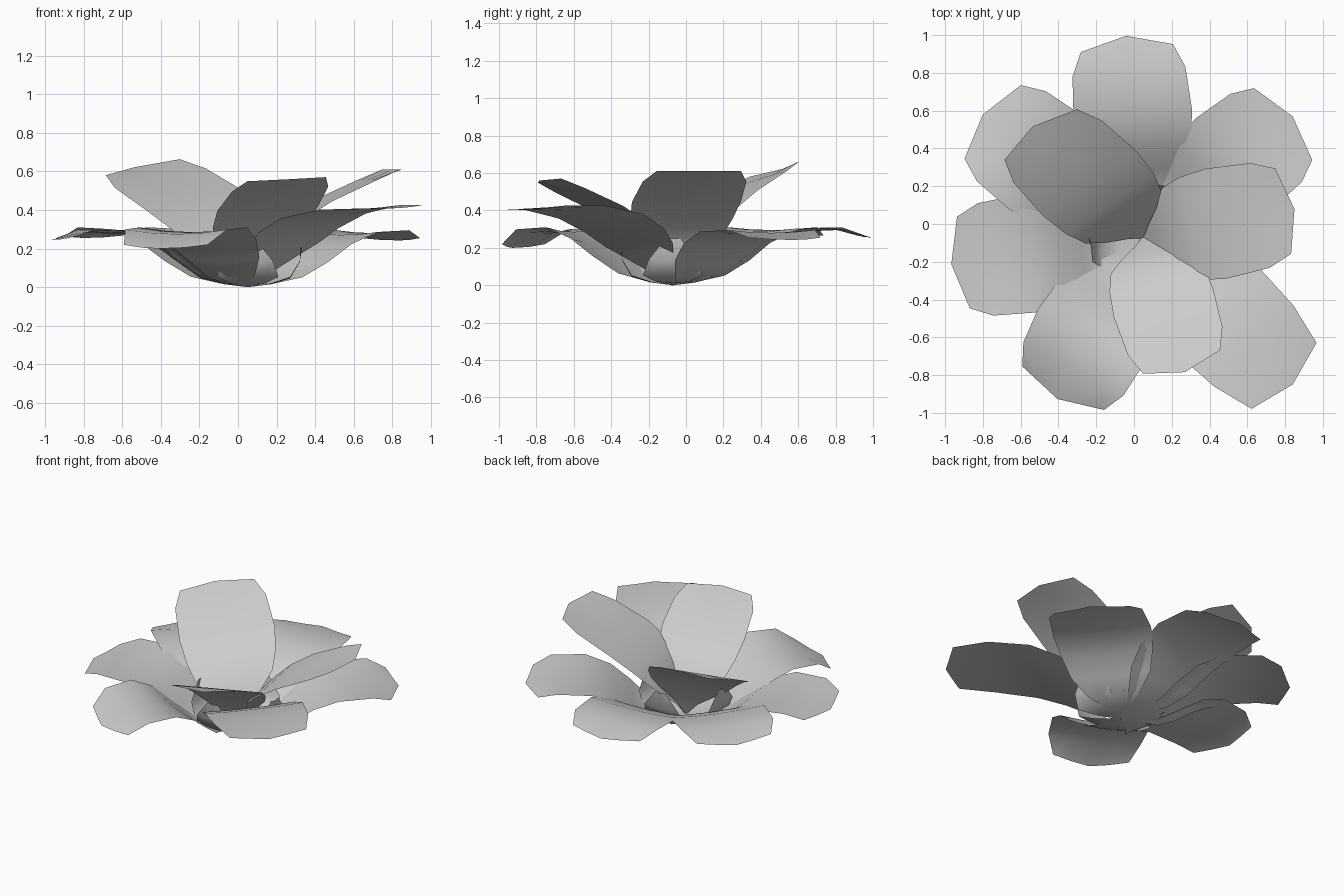
import bpy, bmesh
from math import sin, cos, radians

cube = bpy.data.objects.get("Cube")
if cube:
    bpy.data.objects.remove(cube, do_unlink=True)

mat = bpy.data.materials.new("pale_grey")
mat.use_nodes = True
colour = (0.6, 0.6, 0.6, 1)
mat.diffuse_color = colour
mat.node_tree.nodes["Principled BSDF"].inputs["Base Color"].default_value = colour

BASE = (0.05, -0.07)
ACROSS = (-1, -0.5, 0, 0.5, 1)
# half widths from the stem to the blunt tip
WIDTHS = (0.01, 0.07, 0.17, 0.255, 0.295, 0.315, 0.3, 0.245)
LEAF_WIDTHS = (0.01, 0.09, 0.16, 0.13, 0.04)
# midlines as (reach, height)
SPREAD = ((0, 0), (.12, .015), (.24, .045), (.35, .125), (.48, .22), (.65, .285), (.88, .295), (1.07, .255))
DROOP = ((0, 0), (.12, .015), (.24, .05), (.35, .135), (.46, .225), (.6, .285), (.79, .275), (.97, .2))
RISING = ((0, 0), (.08, .06), (.17, .14), (.26, .21), (.37, .285), (.55, .36), (.82, .405), (1.11, .41))
UPRIGHT = ((0, 0), (.04, .09), (.09, .18), (.15, .27), (.25, .36), (.4, .455), (.64, .565), (.83, .622))
LEAF = ((0, 0), (.12, .015), (.22, .045), (.27, .13), (.29, .25))


def petal(name, angle, path, widths=WIDTHS, size=1.0, width=1.0, cup=0.05, roll=0.0, skew=0.0):
    """One thin petal, swept along its midline and cupped across."""
    a = radians(angle)
    bm = bmesh.new()
    rows = []
    for i, ((u, z), w) in enumerate(zip(path, widths)):
        row = []
        for t in ACROSS:
            v = w * width * t
            # the last row is pulled back at its corners
            back = 0.265 * abs(v) if i == len(path) - 1 else 0
            r = u * size - back + skew * v
            h = max(0, z * size + cup * abs(v * t) + roll * v)
            row.append(bm.verts.new((BASE[0] + r * cos(a) - v * sin(a),
                                     BASE[1] + r * sin(a) + v * cos(a), h)))
        rows.append(row)
    for lo, hi in zip(rows, rows[1:]):
        for j in range(len(ACROSS) - 1):
            bm.faces.new((lo[j], hi[j], hi[j + 1], lo[j + 1])).smooth = True
    bmesh.ops.recalc_face_normals(bm, faces=bm.faces)
    if sum(f.normal.z for f in bm.faces) < 0:
        bmesh.ops.reverse_faces(bm, faces=bm.faces)
    mesh = bpy.data.meshes.new(name)
    bm.to_mesh(mesh)
    bm.free()
    mesh.materials.append(mat)
    bpy.context.collection.objects.link(bpy.data.objects.new(name, mesh))


# outer ring
petal("back_petal", 95, SPREAD)
petal("back_left_petal", 39, SPREAD, size=0.95)
petal("right_petal", 188, SPREAD, size=0.96)
petal("back_right_petal", 142.6, SPREAD)
petal("front_right_petal", -118, DROOP, cup=0.08)
petal("front_left_petal", -44.6, RISING, cup=0.03, roll=0.04)

# inner upright ring
petal("inner_left_petal", 10.6, UPRIGHT, size=0.98, width=0.94, cup=0.0)
petal("inner_front_petal", -73, UPRIGHT, size=0.9, width=0.87, cup=0.0, roll=0.05)
petal("inner_back_petal", 135, UPRIGHT, width=0.94, cup=0.0, roll=-0.18, skew=0.18)

# small leaves cupping the base
for side, angle in (("left", 0), ("back", 90), ("right", 180), ("front", 270)):
    petal(side + "_base_leaf", angle, LEAF, widths=LEAF_WIDTHS)
